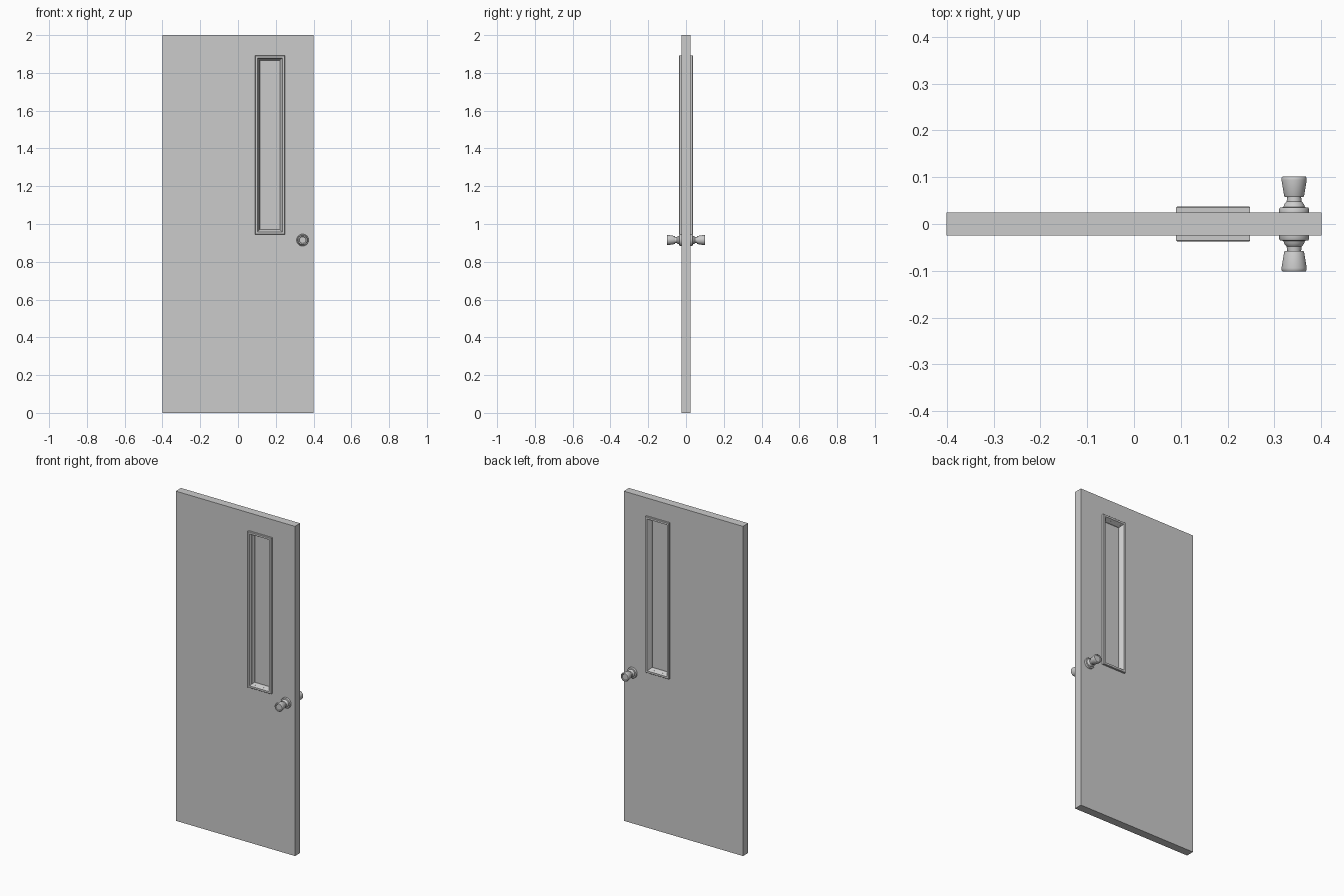
import bpy, bmesh, math

if "Cube" in bpy.data.objects:
    bpy.data.objects.remove(bpy.data.objects["Cube"])

def finish(bm, name):
    bmesh.ops.recalc_face_normals(bm, faces=bm.faces)
    me = bpy.data.meshes.new(name)
    bm.to_mesh(me)
    bm.free()
    ob = bpy.data.objects.new(name, me)
    bpy.context.collection.objects.link(ob)
    return ob

def rect_sweep(name, loops):
    """Closed ring through rectangles given as (x0, x1, z0, z1, y)."""
    bm = bmesh.new()
    rings = [[bm.verts.new(p) for p in ((a, y, c), (b, y, c), (b, y, d), (a, y, d))]
             for a, b, c, d, y in loops]
    for r, s in zip(rings, rings[1:] + rings[:1]):
        for i in range(4):
            j = (i + 1) % 4
            bm.faces.new((r[i], r[j], s[j], s[i]))
    return finish(bm, name)

T = 0.025                              # half thickness of the door
X0, X1, Z0, Z1 = 0.09, 0.248, 0.945, 1.892   # outside of window trim

def inset(m, y):
    return (X0 + m, X1 - m, Z0 + m, Z1 - m, y)

# door slab with a window opening
slab = (-0.4, 0.4, 0.0, 2.0)
rect_sweep("door_slab", [slab + (-T,), inset(0.02, -T), inset(0.02, T), slab + (T,)])

# glass pane, held in the middle of the opening
bpy.ops.mesh.primitive_cube_add(size=1, location=((X0 + X1) / 2, 0, (Z0 + Z1) / 2))
pane = bpy.context.object
pane.name = "window_pane"
pane.scale = (X1 - X0 - 0.04, 0.01, Z1 - Z0 - 0.04)

# knob profile: (radius, distance from the door's middle plane)
KNOB = [(0.032, 0.024), (0.032, 0.032), (0.030, 0.035), (0.023, 0.036), (0.021, 0.042),
        (0.018, 0.046), (0.016, 0.048), (0.015, 0.058), (0.020, 0.058), (0.0215, 0.061),
        (0.027, 0.094), (0.0265, 0.099), (0.0245, 0.1015), (0.019, 0.1015), (0.017, 0.0985)]

def knob(name, side, n=32):
    bm = bmesh.new()
    rings = [[bm.verts.new((0.342 + r * math.cos(2 * math.pi * i / n), side * y,
                            0.915 + r * math.sin(2 * math.pi * i / n))) for i in range(n)]
             for r, y in KNOB]
    for r, s in zip(rings, rings[1:]):
        for i in range(n):
            j = (i + 1) % n
            bm.faces.new((r[i], r[j], s[j], s[i]))
    bm.faces.new(rings[0])
    bm.faces.new(rings[-1])
    ob = finish(bm, name)
    bpy.ops.object.select_all(action='DESELECT')
    ob.select_set(True)
    bpy.context.view_layer.objects.active = ob
    bpy.ops.object.shade_smooth_by_angle(angle=math.radians(35))

# window trim and knob on both sides
for side, tag in ((-1, "front"), (1, "back")):
    rect_sweep("window_trim_" + tag, [inset(0, side * 0.024), inset(0, side * 0.0355),
               inset(0.0015, side * 0.037), inset(0.013, side * 0.037),
               inset(0.026, side * 0.014), inset(0.026, side * 0.004)])
    knob("door_knob_" + tag, side)
